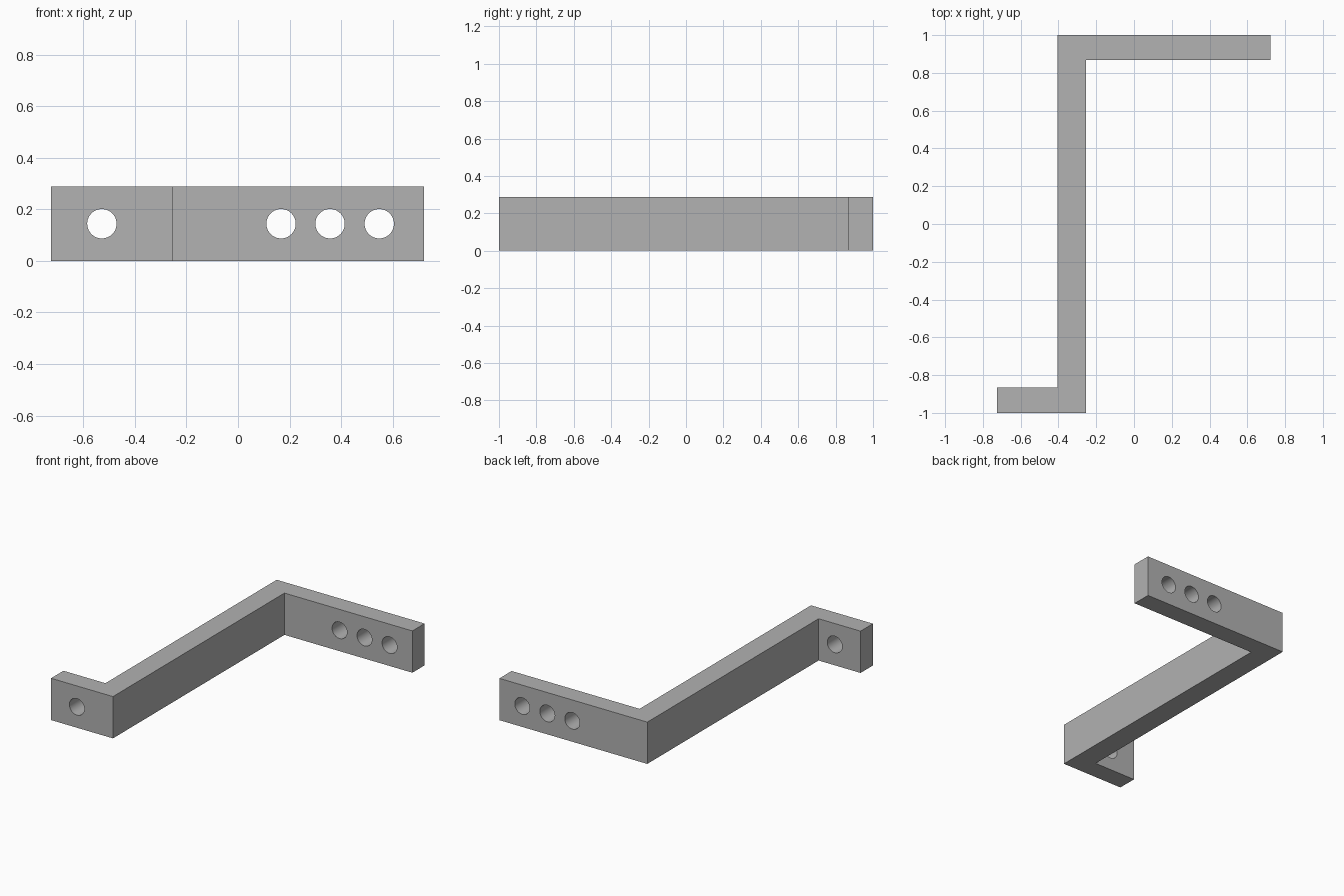
import bpy
import bmesh
from math import pi, radians

cube = bpy.data.objects.get("Cube")
if cube:
    bpy.data.objects.remove(cube, do_unlink=True)

HEIGHT = 0.288
HOLE_RADIUS = 0.057
HOLE_Z = HEIGHT / 2

# Plain grey finish
grey = bpy.data.materials.new("plain_grey")
grey.use_nodes = True
color = (0.445, 0.445, 0.445, 1)
grey.diffuse_color = color
grey.node_tree.nodes["Principled BSDF"].inputs["Base Color"].default_value = color

# Z-shaped bar: a plan outline extruded upward
outline = [(-0.725, -1), (-0.253, -1), (-0.253, 0.867), (0.722, 0.867),
           (0.722, 1), (-0.405, 1), (-0.405, -0.865), (-0.725, -0.865)]
bm = bmesh.new()
base = bm.faces.new([bm.verts.new((x, y, 0)) for x, y in outline])
top = bmesh.ops.extrude_face_region(bm, geom=[base])["geom"]
bmesh.ops.translate(bm, vec=(0, 0, HEIGHT),
                    verts=[v for v in top if isinstance(v, bmesh.types.BMVert)])
bmesh.ops.recalc_face_normals(bm, faces=bm.faces)
mesh = bpy.data.meshes.new("z_bracket")
bm.to_mesh(mesh)
bm.free()
mesh.materials.append(grey)
bracket = bpy.data.objects.new("z_bracket", mesh)
bpy.context.collection.objects.link(bracket)


def drill_hole(x, y):
    """Cut a round hole through an arm, along y."""
    bpy.ops.mesh.primitive_cylinder_add(vertices=48, radius=HOLE_RADIUS, depth=0.3,
                                        location=(x, y, HOLE_Z), rotation=(pi / 2, 0, 0))
    cutter = bpy.context.object
    cutter.name = "hole_cutter"
    cutter.hide_render = True
    cutter.data.materials.append(grey)
    bpy.ops.object.select_all(action='DESELECT')
    bracket.select_set(True)
    bpy.context.view_layer.objects.active = bracket
    cut = bracket.modifiers.new("hole", 'BOOLEAN')
    cut.operation = 'DIFFERENCE'
    cut.solver = 'EXACT'
    cut.object = cutter
    bpy.ops.object.modifier_apply(modifier=cut.name)
    bpy.data.objects.remove(cutter, do_unlink=True)


# One hole in the short front arm, three in the long back arm
drill_hole(-0.528, -0.93)
for x in (0.167, 0.357, 0.548):
    drill_hole(x, 0.93)

# Smooth hole walls, crisp edges
bpy.ops.object.shade_smooth_by_angle(angle=radians(30))
